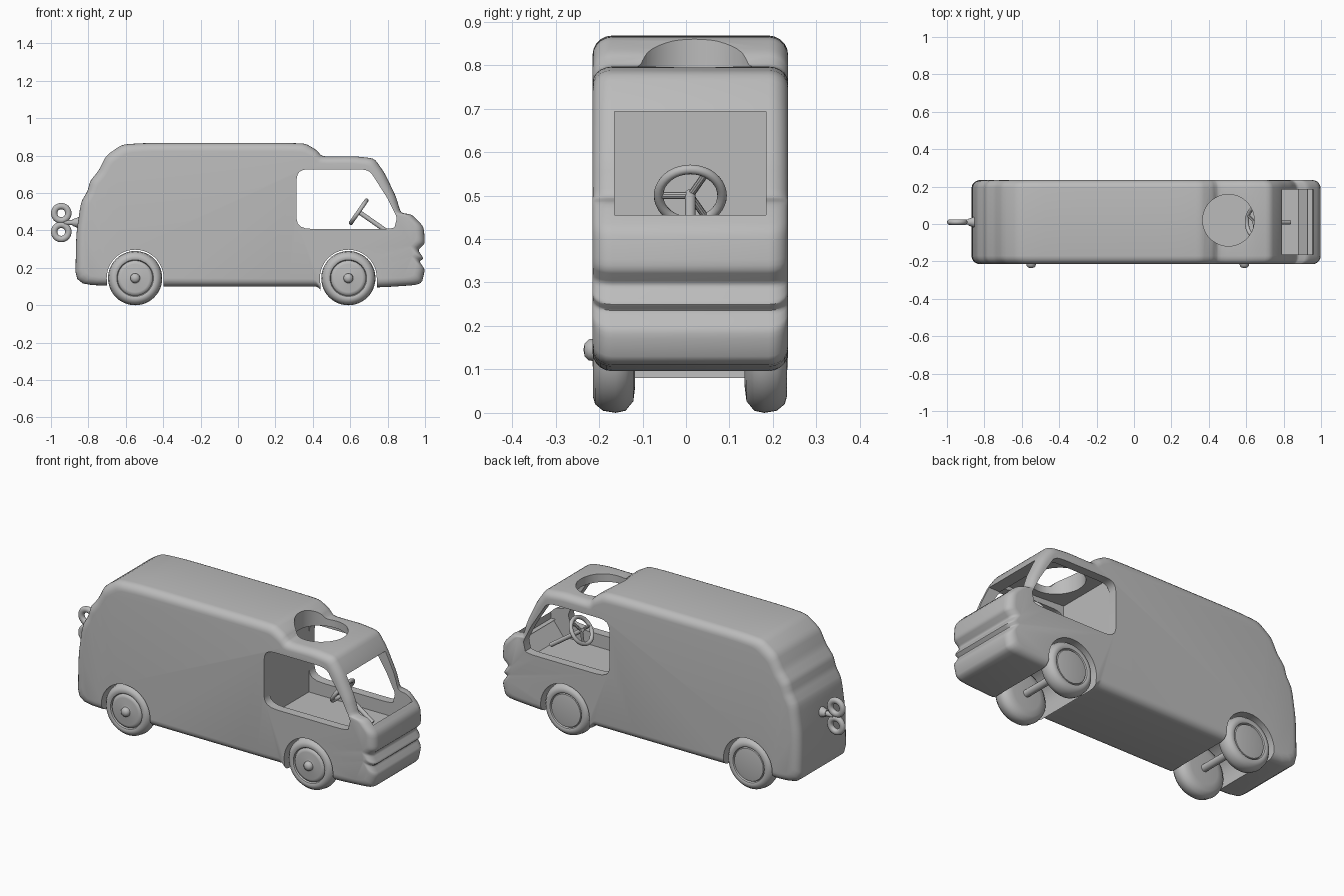
import bpy, bmesh, math
from mathutils import Vector, Matrix

old = bpy.data.objects.get("Cube")
if old:
    bpy.data.objects.remove(old, do_unlink=True)

MID = 0.01          # centre plane of the body
HALF = 0.225        # half width of the body
REAR_X, FRONT_X, AXLE_Z = -0.55, 0.59, 0.145

grey = bpy.data.materials.new("plain grey")
grey.use_nodes = True
tone = (0.5, 0.5, 0.5, 1)
grey.diffuse_color = tone
grey.node_tree.nodes["Principled BSDF"].inputs["Base Color"].default_value = tone


def finish(name, bm, angle=35):
    bmesh.ops.recalc_face_normals(bm, faces=bm.faces)
    mesh = bpy.data.meshes.new(name)
    bm.to_mesh(mesh)
    bm.free()
    mesh.materials.append(grey)
    ob = bpy.data.objects.new(name, mesh)
    bpy.context.collection.objects.link(ob)
    smooth(ob, angle)
    return ob


def smooth(ob, angle):
    bpy.ops.object.select_all(action='DESELECT')
    bpy.context.view_layer.objects.active = ob
    ob.select_set(True)
    bpy.ops.object.shade_smooth_by_angle(angle=math.radians(angle))


def loft(name, rings):
    """Join equal closed rings and cap both ends."""
    bm = bmesh.new()
    loops = [[bm.verts.new(p) for p in ring] for ring in rings]
    n = len(loops[0])
    for a, b in zip(loops, loops[1:]):
        for i in range(n):
            j = (i + 1) % n
            bm.faces.new((a[i], a[j], b[j], b[i]))
    bm.faces.new(loops[0])
    bm.faces.new(loops[-1])
    return finish(name, bm)


def prism(name, outline, y0, y1):
    return loft(name, [[(x, y, z) for x, z in outline] for y in (y0, y1)])


def arc(cx, cz, r, start, end, steps=28):
    angles = [math.radians(start + (end - start) * i / steps) for i in range(steps + 1)]
    return [(cx + r * math.cos(a), cz + r * math.sin(a)) for a in angles]


def rounded(points, cut=0.3, steps=4):
    """Soften every corner of a closed outline."""
    out, pts = [], [Vector(p) for p in points]
    for i, p in enumerate(pts):
        a = p.lerp(pts[i - 1], cut)
        b = p.lerp(pts[(i + 1) % len(pts)], cut)
        for k in range(steps + 1):
            t = k / steps
            out.append(tuple(a.lerp(p, t).lerp(p.lerp(b, t), t)))
    return out


def rod(name, start, end, r0, r1=None, sides=20):
    a, b = Vector(start), Vector(end)
    bm = bmesh.new()
    bmesh.ops.create_cone(bm, cap_ends=True, segments=sides, radius1=r0,
                          radius2=r0 if r1 is None else r1, depth=(b - a).length)
    turn = (b - a).to_track_quat('Z', 'Y').to_matrix().to_4x4()
    bm.transform(Matrix.Translation((a + b) / 2) @ turn)
    return finish(name, bm)


def ring(name, centre, normal, major, minor, squash=1.0):
    bm = bmesh.new()
    turn = Vector(normal).to_track_quat('Z', 'Y').to_matrix()
    n, m = 40, 12
    grid = []
    for i in range(n):
        u = 2 * math.pi * i / n
        row = []
        for j in range(m):
            v = 2 * math.pi * j / m
            r = major + minor * math.cos(v)
            p = Vector((r * math.cos(u), r * math.sin(u), minor * squash * math.sin(v)))
            row.append(bm.verts.new(turn @ p + Vector(centre)))
        grid.append(row)
    for i in range(n):
        for j in range(m):
            k, l = (i + 1) % n, (j + 1) % m
            bm.faces.new((grid[i][j], grid[k][j], grid[k][l], grid[i][l]))
    return finish(name, bm, 60)


def cut(target, cutter):
    mod = target.modifiers.new("cut", 'BOOLEAN')
    mod.operation, mod.solver, mod.object = 'DIFFERENCE', 'EXACT', cutter
    bpy.context.view_layer.objects.active = target
    bpy.ops.object.modifier_apply(modifier=mod.name)
    bpy.data.objects.remove(cutter, do_unlink=True)


# Body: side outline with softened edges towards both flanks
side = rounded([
    (-0.87, 0.11), (-0.5, 0.10), (0.38, 0.10), (0.425, 0.10), (0.46, 0.06), (0.50, 0.06),
    (0.56, 0.10), (0.76, 0.095), (0.98, 0.11), (1.0, 0.19), (0.97, 0.235), (0.993, 0.25),
    (0.962, 0.295), (1.0, 0.33), (0.993, 0.42), (0.93, 0.485), (0.87, 0.495), (0.845, 0.58),
    (0.785, 0.705), (0.73, 0.785), (0.62, 0.797), (0.45, 0.795), (0.42, 0.83), (0.36, 0.865),
    (0.24, 0.868), (-0.48, 0.868), (-0.62, 0.86), (-0.705, 0.80), (-0.745, 0.72), (-0.79, 0.665),
    (-0.805, 0.61), (-0.84, 0.55), (-0.865, 0.38)], cut=0.25, steps=3)
rings, R, STEPS = [], 0.045, 5
for s in (-1, 1):
    for i in range(STEPS + 1):
        k = i if s < 0 else STEPS - i
        a = math.pi / 2 * k / STEPS
        inset = R * (1 - math.sin(a))
        fx, fz = 1 - inset / 0.93, 1 - inset / 0.40
        y = MID + s * (HALF - R * (1 - math.cos(a)))
        rings.append([(0.065 + (x - 0.065) * fx, y, 0.47 + (z - 0.47) * fz) for x, z in side])
body = loft("body", rings)

# Wheel arches run right across the underside
for x in (REAR_X, FRONT_X):
    cut(body, prism("arch_cutter", arc(x, AXLE_Z, 0.152, 0, 180)
                    + [(x - 0.135, -0.1), (x + 0.152, -0.1)], -0.4, 0.4))

# Cab interior, windscreen, side windows and round roof hatch
cut(body, prism("cab_cutter", [(0.312, 0.335), (0.88, 0.335), (0.94, 0.41), (0.83, 0.50),
                               (0.69, 0.745), (0.312, 0.765)], -0.165, 0.185))
cut(body, prism("windscreen_cutter", [(0.7, 0.42), (0.955, 0.42), (0.97, 0.55),
                                      (0.95, 0.693), (0.68, 0.693)], -0.164, 0.184))
window = rounded([(0.314, 0.727), (0.314, 0.408), (0.835, 0.408), (0.85, 0.47),
                  (0.80, 0.57), (0.70, 0.727)], cut=0.16)
cut(body, prism("window_cutter", window, -0.4, 0.4))
cut(body, rod("hatch_cutter", (0.505, 0.02, 0.6), (0.505, 0.02, 1.0), 0.138, sides=48))
smooth(body, 35)

# Wheels: lathed from a radius / outward depth profile
TYRE = [(0.0, 0.0), (0.085, 0.0), (0.118, 0.004), (0.14, 0.022), (0.145, 0.045),
        (0.14, 0.074), (0.125, 0.092), (0.108, 0.097), (0.098, 0.093), (0.094, 0.084)]
HUBCAP = [(0.088, 0.092), (0.075, 0.096), (0.035, 0.092), (0.026, 0.095), (0.024, 0.107),
          (0.015, 0.116), (0.0, 0.119)]
PLAIN = [(0.090, 0.091), (0.06, 0.095), (0.0, 0.096)]


def wheel(name, x, inner_y, sign, profile):
    bm = bmesh.new()
    verts = [bm.verts.new((x + r, inner_y + sign * d, AXLE_Z)) for r, d in profile]
    edges = [bm.edges.new(pair) for pair in zip(verts, verts[1:])]
    bmesh.ops.spin(bm, geom=verts + edges, cent=(x, 0, AXLE_Z), axis=(0, 1, 0),
                   angle=2 * math.pi, steps=48)
    bmesh.ops.remove_doubles(bm, verts=bm.verts, dist=0.0002)
    return finish(name, bm, 40)


for label, x in (("rear", REAR_X), ("front", FRONT_X)):
    wheel(label + "_right_wheel", x, -0.117, -1, TYRE + HUBCAP)
    wheel(label + "_left_wheel", x, 0.135, 1, TYRE + PLAIN)
    rod(label + "_axle", (x, -0.13, AXLE_Z), (x, 0.15, AXLE_Z), 0.02)

# Steering wheel with three spokes on a sloping column
hub = Vector((0.645, MID, 0.50))
lean = Vector((0.82, 0, -0.57)).normalized()
up = Vector((0.57, 0, 0.82)).normalized()
ring("steering_rim", hub, lean, 0.073, 0.011)
rod("steering_column", hub - lean * 0.008, hub + lean * 0.23, 0.012)
for i in range(3):
    a = math.radians(60 + 120 * i)
    tip = hub + (up * math.cos(a - math.pi / 6) + Vector((0, 1, 0)) * math.sin(a - math.pi / 6)) * 0.07
    rod("steering_spoke", hub, tip, 0.008, sides=10)

# Wind-up key on the tail
for label, z in (("upper", 0.492), ("lower", 0.392)):
    ring(label + "_key_loop", (-0.945, MID, z), (0, 1, 0), 0.038, 0.017, 0.9)
rod("key_stem", (-0.93, MID, 0.442), (-0.84, MID, 0.442), 0.014)
rod("key_collar", (-0.885, MID, 0.442), (-0.85, MID, 0.442), 0.018, 0.03)
